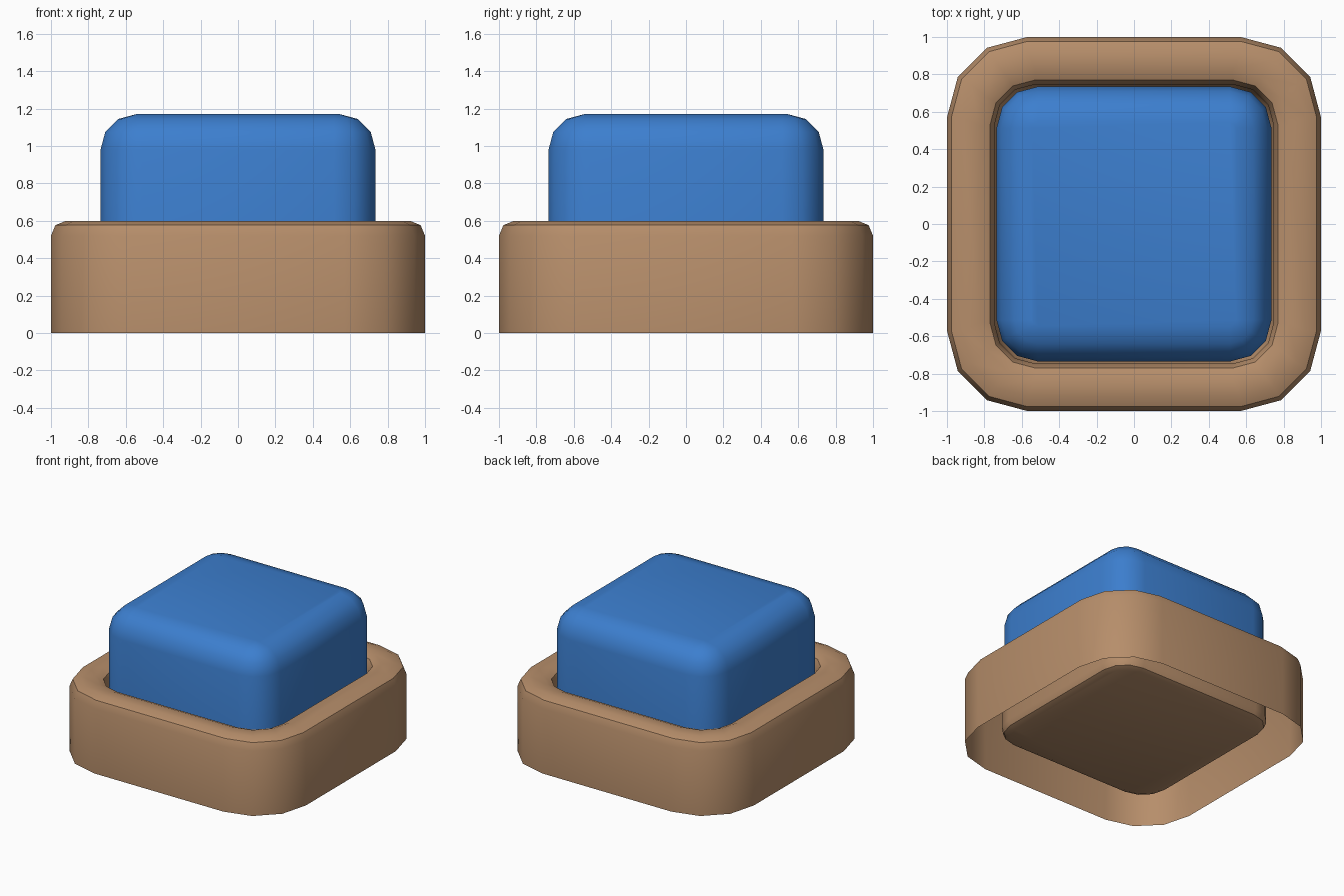
import bpy, bmesh, math

if "Cube" in bpy.data.objects:
    bpy.data.objects.remove(bpy.data.objects["Cube"])

def material(name, rgb):
    m = bpy.data.materials.new(name)
    m.diffuse_color = (*rgb, 1)
    m.use_nodes = True
    m.node_tree.nodes["Principled BSDF"].inputs["Base Color"].default_value = m.diffuse_color
    return m

def rounded_square(half, radius, z, segs=3):
    """Points of a square with rounded corners, counter-clockwise."""
    c = half - radius
    pts = []
    for k, (sx, sy) in enumerate([(1, 1), (-1, 1), (-1, -1), (1, -1)]):
        for i in range(segs + 1):
            a = math.pi / 2 * (k + i / segs)
            pts.append((sx * c + radius * math.cos(a), sy * c + radius * math.sin(a), z))
    return pts

def loft(name, rings, mat):
    """Skin (half size, corner radius, height) rings; cap the last one."""
    bm = bmesh.new()
    loops = [[bm.verts.new(p) for p in rounded_square(*r)] for r in rings]
    for a, b in zip(loops, loops[1:]):
        n = len(a)
        for i in range(n):
            j = (i + 1) % n
            bm.faces.new((a[i], a[j], b[j], b[i]))
    bm.faces.new(loops[-1])
    me = bpy.data.meshes.new(name)
    bm.to_mesh(me)
    bm.free()
    me.materials.append(mat)
    ob = bpy.data.objects.new(name, me)
    bpy.context.collection.objects.link(ob)
    bpy.ops.object.select_all(action='DESELECT')
    ob.select_set(True)
    bpy.context.view_layer.objects.active = ob
    bpy.ops.object.shade_smooth_by_angle(angle=math.radians(40))
    return ob

brown = material("tan brown", (0.47, 0.27, 0.145))
blue = material("button blue", (0.045, 0.21, 0.62))

# Housing: thin outer shell, rounded rim, then down into the well and its floor
b = 0.08
m = b * (1 - math.sqrt(0.5))
w, wr = 0.747, 0.22      # well half size and corner radius
f = 0.08                 # well floor height
loft("housing", [
    (1.0, 0.43, 0.0), (1.0, 0.43, 0.6 - b), (1.0 - m, 0.43 - m, 0.6 - m), (1.0 - b, 0.43 - b, 0.6),
    (w + b, wr + b, 0.6), (w + m, wr + m, 0.6 - m), (w, wr, 0.6 - b),
    (w, wr, f + 0.06), (w - 0.018, wr - 0.018, f + 0.018), (w - 0.06, wr - 0.06, f),
], brown)

# Push button: rounded block with a three-step rounded top edge
h, r, top, e = 0.735, 0.222, 1.17, 0.19
rings = [(h, r, 0.2)]
for i in range(4):
    a = math.pi / 2 * i / 3
    d = e * (1 - math.cos(a))
    rings.append((h - d, r - d, top - e + e * math.sin(a)))
loft("push_button", rings, blue)
